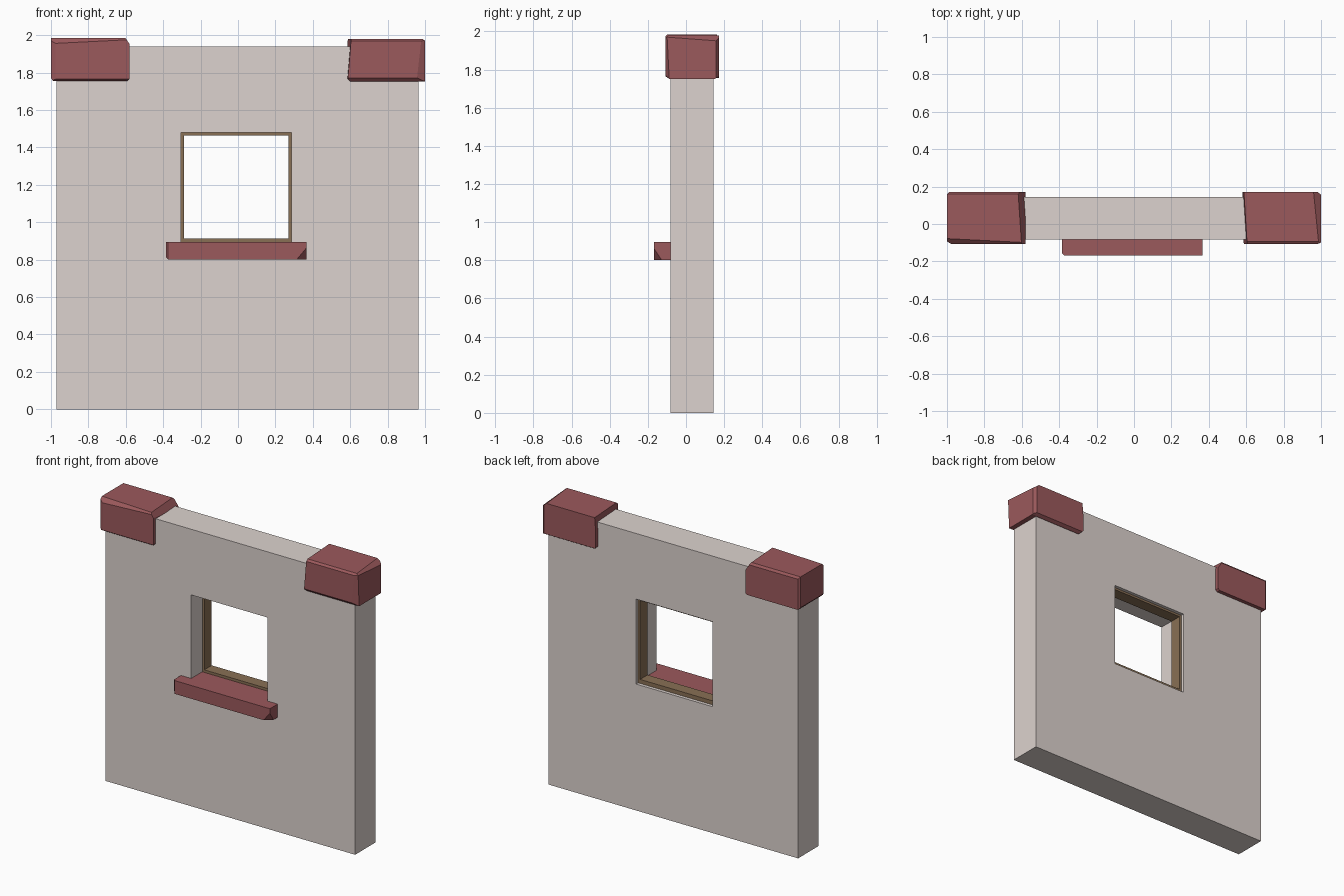
import bpy, bmesh
from mathutils import Vector

if "Cube" in bpy.data.objects:
    bpy.data.objects.remove(bpy.data.objects["Cube"])


def material(name, rgb):
    m = bpy.data.materials.new(name)
    m.diffuse_color = (*rgb, 1)
    m.use_nodes = True
    m.node_tree.nodes["Principled BSDF"].inputs["Base Color"].default_value = m.diffuse_color
    return m


STONE = material("plaster", (0.72, 0.65, 0.62))
BRICK = material("red_brick", (0.33, 0.10, 0.107))
WOOD = material("wood", (0.25, 0.16, 0.09))


def finish(name, bm, mat):
    bmesh.ops.recalc_face_normals(bm, faces=bm.faces)
    me = bpy.data.meshes.new(name)
    bm.to_mesh(me)
    bm.free()
    me.materials.append(mat)
    ob = bpy.data.objects.new(name, me)
    bpy.context.collection.objects.link(ob)
    return ob


def ring(name, outer, inner, y0, y1, mat):
    """Rectangular slab with a rectangular opening; rects are x0, x1, z0, z1."""
    bm = bmesh.new()

    def loop(r):
        a, b, c, d = r
        return [bm.verts.new((x, y0, z)) for x, z in ((a, c), (b, c), (b, d), (a, d))]
    o, i = loop(outer), loop(inner)
    faces = [bm.faces.new((o[k], o[(k + 1) % 4], i[(k + 1) % 4], i[k])) for k in range(4)]
    ext = bmesh.ops.extrude_face_region(bm, geom=faces, use_keep_orig=True)
    new = [g for g in ext["geom"] if isinstance(g, bmesh.types.BMVert)]
    bmesh.ops.translate(bm, vec=(0, y1 - y0, 0), verts=new)
    return finish(name, bm, mat)


def chipped(name, lo, hi, cuts):
    """Box with uneven chamfers: each cut is (side signs, cut size per axis)."""
    lo, hi = Vector(lo), Vector(hi)
    mid, half = (lo + hi) / 2, (hi - lo) / 2
    bm = bmesh.new()
    bmesh.ops.create_cube(bm, size=2)
    for v in bm.verts:
        v.co = mid + v.co * half
    for sign, size in cuts:
        corner = mid + Vector(s * h for s, h in zip(sign, half))
        n = Vector(s / d for s, d in zip(sign, size))
        axis = next(k for k in range(3) if sign[k])
        p = corner.copy()
        p[axis] -= sign[axis] * size[axis]
        res = bmesh.ops.bisect_plane(bm, geom=bm.verts[:] + bm.edges[:] + bm.faces[:],
                                     plane_co=p, plane_no=n.normalized(), clear_outer=True)
        edges = [e for e in res["geom_cut"] if isinstance(e, bmesh.types.BMEdge)]
        bmesh.ops.holes_fill(bm, edges=edges, sides=0)
    return finish(name, bm, BRICK)


# Wall panel with window opening
HOLE = (-0.305, 0.285, 0.885, 1.48)
ring("wall", (-0.97, 0.965, 0, 1.94), HOLE, -0.082, 0.145, STONE)

# Thin wooden frame set back inside the opening
ring("window_frame", HOLE, (-0.289, 0.27, 0.913, 1.465), 0.04, 0.122, WOOD)

# Sill running from the frame out past the wall face
chipped("window_sill", (-0.385, -0.168, 0.802), (0.365, 0.045, 0.895), [
    ((1, -1, -1), (0.05, 0.04, 0.06)),
    ((-1, 0, -1), (0.012, 1, 0.012)),
    ((-1, -1, 0), (0.012, 0.012, 1)),
])

# Chipped corner blocks on the top of the wall
chipped("corner_block_left", (-1.0, -0.108, 1.755), (-0.58, 0.172, 1.985), [
    ((-1, -1, 0), (0.025, 0.015, 1)),
    ((0, -1, -1), (1, 0.015, 0.01)),
    ((1, 0, -1), (0.012, 1, 0.012)),
    ((-1, -1, 1), (0.6, 0.03, 0.03)),
    ((1, 1, 1), (0.04, 0.6, 0.06)),
    ((0, 1, 1), (1, 0.012, 0.015)),
    ((-1, 1, 0), (0.012, 0.012, 1)),
    ((-1, 0, -1), (0.012, 1, 0.015)),
])
chipped("corner_block_right", (0.58, -0.108, 1.752), (1.0, 0.172, 1.98), [
    ((-1, -1, 1), (0.025, 0.4, 0.3)),
    ((-1, 0, -1), (0.02, 1, 0.02)),
    ((1, -1, -1), (0.045, 0.02, 0.4)),
    ((0, -1, 1), (1, 0.015, 0.012)),
    ((0, -1, -1), (1, 0.02, 0.02)),
    ((1, 1, 1), (0.04, 0.4, 0.03)),
    ((1, 1, 0), (0.02, 0.015, 1)),
    ((0, 1, -1), (1, 0.02, 0.012)),
])
